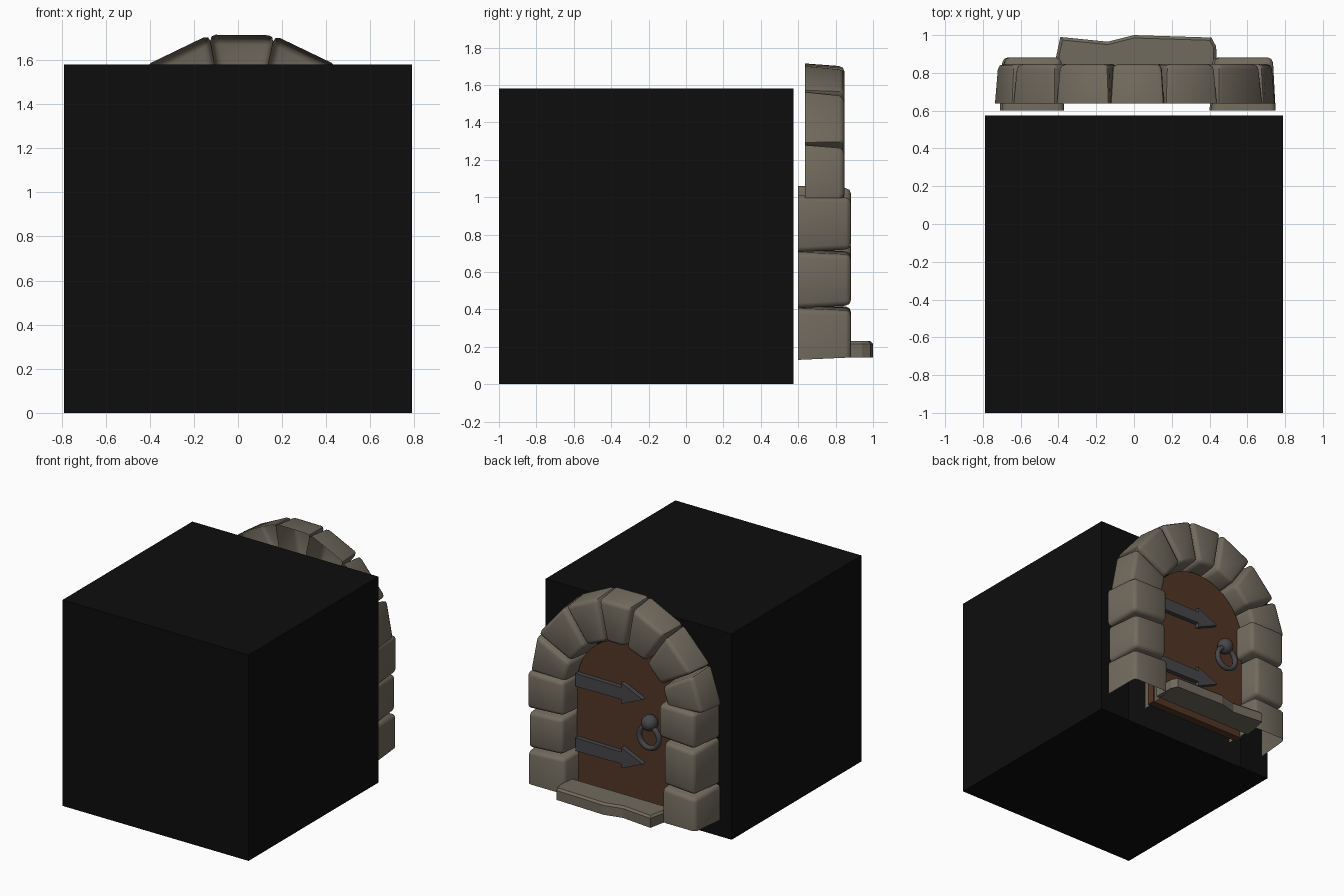
import bpy, bmesh, math
from mathutils import Vector

if "Cube" in bpy.data.objects:
    bpy.data.objects.remove(bpy.data.objects["Cube"])


def material(name, rgb):
    m = bpy.data.materials.new(name)
    m.diffuse_color = (*rgb, 1)
    m.use_nodes = True
    m.node_tree.nodes["Principled BSDF"].inputs["Base Color"].default_value = m.diffuse_color
    return m


BLACK = material("black", (0.004, 0.004, 0.004))
STONE = material("grey brown stone", (0.165, 0.145, 0.11))
WOOD = material("brown wood", (0.088, 0.036, 0.019))
IRON = material("dark iron", (0.062, 0.062, 0.068))


def finish(bm, name, mat, smooth=None):
    me = bpy.data.meshes.new(name)
    bm.to_mesh(me)
    bm.free()
    me.materials.append(mat)
    ob = bpy.data.objects.new(name, me)
    bpy.context.collection.objects.link(ob)
    if smooth:
        bpy.ops.object.select_all(action='DESELECT')
        ob.select_set(True)
        bpy.context.view_layer.objects.active = ob
        bpy.ops.object.shade_smooth_by_angle(angle=math.radians(smooth))
    return ob


def slab(name, pts, y0, y1, mat):
    """Extrude an (x, z) outline from y0 to y1."""
    bm = bmesh.new()
    a = [bm.verts.new((x, y0, z)) for x, z in pts]
    b = [bm.verts.new((x, y1, z)) for x, z in pts]
    bm.faces.new(a)
    bm.faces.new(b)
    for i in range(len(pts)):
        j = (i + 1) % len(pts)
        bm.faces.new((a[i], a[j], b[j], b[i]))
    bmesh.ops.recalc_face_normals(bm, faces=bm.faces)
    return finish(bm, name, mat)


def stone(name, quad, y0, y1, open_bottom=False):
    """Rounded hollow block: full size at the wall, smaller outside, open at the wall."""
    bm = bmesh.new()
    c = sum((Vector(p) for p in quad), Vector((0, 0))) / 4
    back = [bm.verts.new((x, y0, z)) for x, z in quad]
    front = []
    for p in quad:
        q = c + (Vector(p) - c) * 0.91
        front.append(bm.verts.new((q.x, y1, q.y)))
    wall = bm.faces.new(back)
    bm.faces.new(front)
    sides = []
    for i in range(4):
        j = (i + 1) % 4
        sides.append(bm.faces.new((back[i], back[j], front[j], front[i])))
    bmesh.ops.recalc_face_normals(bm, faces=bm.faces)
    gone = [wall] + ([sides[0]] if open_bottom else [])
    bmesh.ops.delete(bm, geom=gone, context='FACES_ONLY')
    edges = [e for e in bm.edges if len(e.link_faces) == 2]
    bmesh.ops.bevel(bm, geom=edges, offset=0.028, segments=2, profile=0.5, affect='EDGES')
    return finish(bm, name, STONE, 50)


def arch(r, zc, n=20):
    return [(r * math.cos(math.pi * i / n), zc + r * math.sin(math.pi * i / n)) for i in range(n + 1)]


# Black room shell with a doorway in its back wall
W, H, Y0, Y1 = 0.79, 1.58, -1.0, 0.575
bm = bmesh.new()
lo = [bm.verts.new(p) for p in ((-W, Y0, 0), (W, Y0, 0), (W, Y1, 0), (-W, Y1, 0))]
hi = [bm.verts.new((v.co.x, v.co.y, H)) for v in lo]
bm.faces.new(lo[::-1])
bm.faces.new(hi)
for i in (0, 1, 3):
    j = (i + 1) % 4
    bm.faces.new((lo[i], lo[j], hi[j], hi[i]))
hole = [bm.verts.new((x, Y1, z)) for x, z in [(0.53, 0)] + arch(0.53, 0.96) + [(-0.53, 0)]]
bm.faces.new([lo[3], hi[3], hi[2], lo[2]] + hole)
finish(bm, "room_shell", BLACK)

# Side stones: (bottom z, top z, inner x, outer x); first one is open below
right = [(0.13, 0.405, 0.40, 0.745), (0.405, 0.705, 0.42, 0.735), (0.705, 1.01, 0.41, 0.75)]
left = [(0.14, 0.41, 0.40, 0.71), (0.41, 0.765, 0.415, 0.70), (0.765, 1.06, 0.37, 0.70)]
for side, rows, s in (("right", right, 1), ("left", left, -1)):
    for i, (z0, z1, a, b) in enumerate(rows):
        t0, t1 = (0, 0.02)[i > 0], 0.02 * (i < 2)
        quad = [(s * a, z0 + t0), (s * b, z0), (s * b, z1), (s * a, z1 + t1)]
        stone(f"{side}_side_stone_{i + 1}", quad, 0.60, 0.882, i == 0)

# Arch stones between neighbouring outer corners
outer = [(0.75, 0.98), (0.69, 1.29), (0.45, 1.575), (0.165, 1.712),
         (-0.13, 1.715), (-0.42, 1.575), (-0.65, 1.33), (-0.745, 1.04)]
mid = Vector((0, 0.95))
inner = [mid + (Vector(p) - mid).normalized() * 0.43 for p in outer]
for i in range(7):
    stone(f"arch_stone_{i + 1}", [inner[i], outer[i], outer[i + 1], inner[i + 1]], 0.637, 0.847)

# Worn doorstep
step = [(-0.43, 0.78), (-0.42, 0.85), (-0.39, 0.99), (-0.14, 0.965), (0.0, 1.0),
        (0.41, 0.987), (0.435, 0.94), (0.44, 0.78)]
bm = bmesh.new()
base = bm.faces.new([bm.verts.new((x, y, 0.143)) for x, y in step])
top = bmesh.ops.extrude_face_region(bm, geom=[base])["geom"]
tv = [g for g in top if isinstance(g, bmesh.types.BMVert)]
bmesh.ops.translate(bm, verts=tv, vec=(0, 0, 0.087))
bmesh.ops.recalc_face_normals(bm, faces=bm.faces)
rim = [e for e in bm.edges if all(v.co.z > 0.2 for v in e.verts)]
bmesh.ops.bevel(bm, geom=rim, offset=0.015, segments=1, affect='EDGES')
finish(bm, "doorstep", STONE)

# Wooden door
slab("door", [(0.42, 0.135)] + arch(0.42, 0.94) + [(-0.42, 0.135)], 0.66, 0.72, WOOD)

# Arrow shaped hinge straps
for name, z in (("lower_hinge", 0.48), ("upper_hinge", 0.975)):
    pts = [(0.41, z - 0.05), (0.41, z + 0.05), (0.02, z + 0.045), (0.02, z + 0.08),
           (-0.16, z), (0.02, z - 0.08), (0.02, z - 0.045)]
    slab(name, pts, 0.715, 0.755, IRON)

# Door knob
bm = bmesh.new()
bmesh.ops.create_uvsphere(bm, u_segments=16, v_segments=10, radius=0.06)
bmesh.ops.translate(bm, verts=bm.verts, vec=(-0.228, 0.765, 0.82))
finish(bm, "door_knob", IRON, 60)

# Pull ring hanging from the knob
bpy.ops.mesh.primitive_torus_add(major_segments=24, minor_segments=8, major_radius=0.083,
                                 minor_radius=0.02, location=(-0.23, 0.775, 0.715),
                                 rotation=(math.pi / 2, 0, 0))
ring = bpy.context.object
ring.name = "pull_ring"
ring.data.materials.append(IRON)
bpy.ops.object.shade_smooth_by_angle(angle=math.radians(60))
